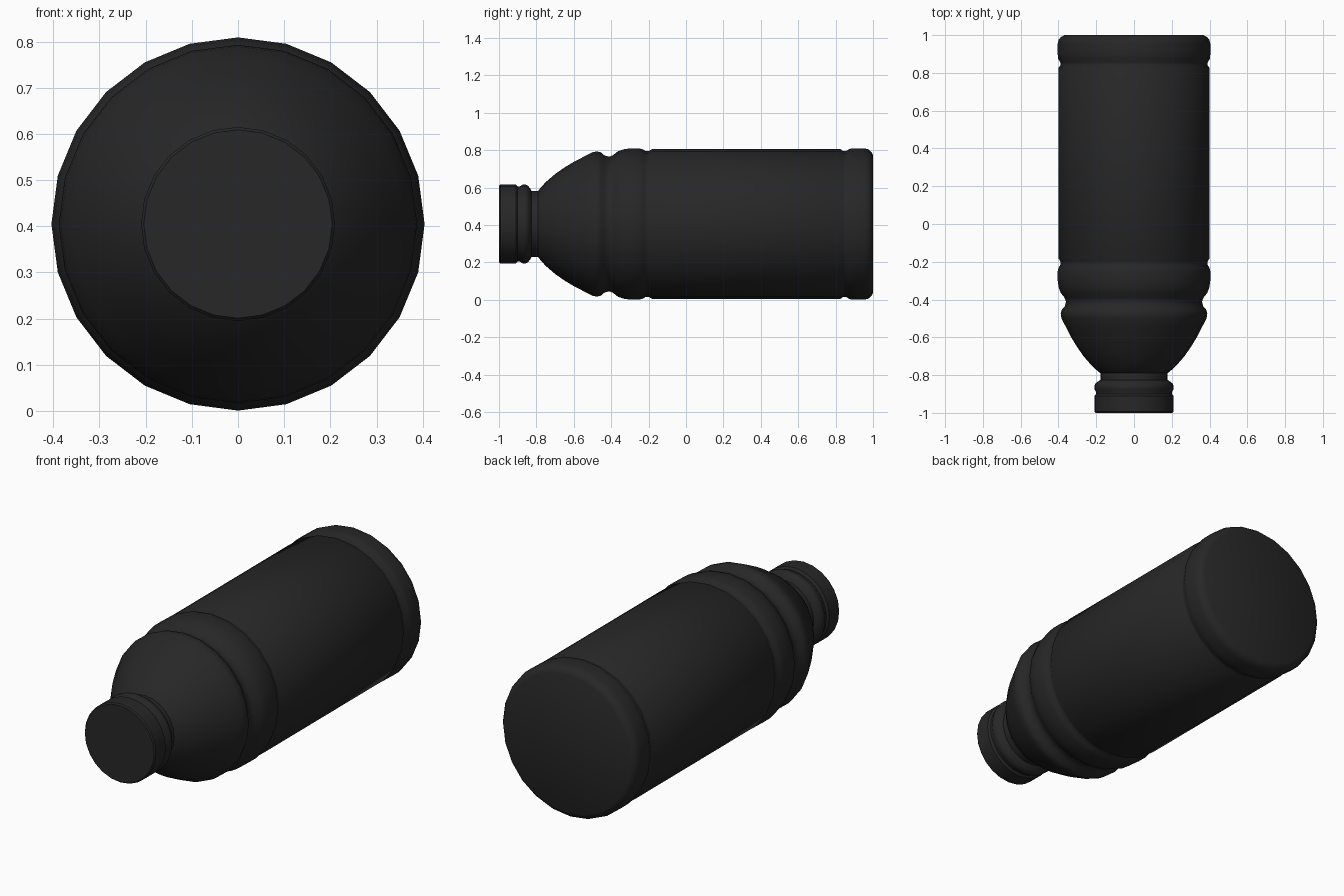
import bpy, bmesh, math

if "Cube" in bpy.data.objects:
    bpy.data.objects.remove(bpy.data.objects["Cube"])

SIDES = 24
AXIS_Z = 0.405

mat = bpy.data.materials.new("black_plastic")
mat.diffuse_color = (0.02, 0.02, 0.02, 1)
mat.use_nodes = True
mat.node_tree.nodes["Principled BSDF"].inputs["Base Color"].default_value = mat.diffuse_color


def lathe(name, profile):
    """Revolve (y, radius) pairs around the lying axis, with flat end caps."""
    bm = bmesh.new()
    rings = []
    for y, r in profile:
        rings.append([bm.verts.new((r * math.cos(2 * math.pi * i / SIDES), y,
                                    AXIS_Z + r * math.sin(2 * math.pi * i / SIDES)))
                      for i in range(SIDES)])
    for a, b in zip(rings, rings[1:]):
        for i in range(SIDES):
            j = (i + 1) % SIDES
            bm.faces.new((a[i], a[j], b[j], b[i]))
    bm.faces.new(rings[0])
    bm.faces.new(rings[-1])
    bmesh.ops.recalc_face_normals(bm, faces=bm.faces)
    mesh = bpy.data.meshes.new(name)
    bm.to_mesh(mesh)
    bm.free()
    mesh.materials.append(mat)
    ob = bpy.data.objects.new(name, mesh)
    bpy.context.collection.objects.link(ob)
    bpy.ops.object.select_all(action='DESELECT')
    ob.select_set(True)
    bpy.context.view_layer.objects.active = ob
    bpy.ops.object.shade_smooth_by_angle(angle=math.radians(40))


# Screw cap with tamper ring
lathe("cap", [
    (-1.0, 0.204), (-0.993, 0.21), (-0.91, 0.21), (-0.9, 0.2), (-0.89, 0.2),
    (-0.875, 0.21), (-0.855, 0.21), (-0.842, 0.202), (-0.83, 0.185), (-0.825, 0.176)])

# Bottle: neck, shoulder, rounded band, grooved straight wall, base
lathe("bottle_body", [
    (-0.83, 0.177), (-0.79, 0.177), (-0.785, 0.185), (-0.75, 0.224), (-0.70, 0.267),
    (-0.65, 0.302), (-0.60, 0.332), (-0.55, 0.358), (-0.50, 0.384), (-0.475, 0.388),
    (-0.455, 0.383), (-0.435, 0.366), (-0.41, 0.36), (-0.39, 0.368), (-0.365, 0.388),
    (-0.335, 0.399), (-0.30, 0.404), (-0.25, 0.404), (-0.23, 0.399), (-0.215, 0.389),
    (-0.20, 0.389), (-0.18, 0.401),
    (0.825, 0.401), (0.84, 0.39), (0.855, 0.39), (0.875, 0.402), (0.90, 0.404),
    (0.955, 0.404), (0.975, 0.399), (0.99, 0.387), (1.0, 0.368)])
